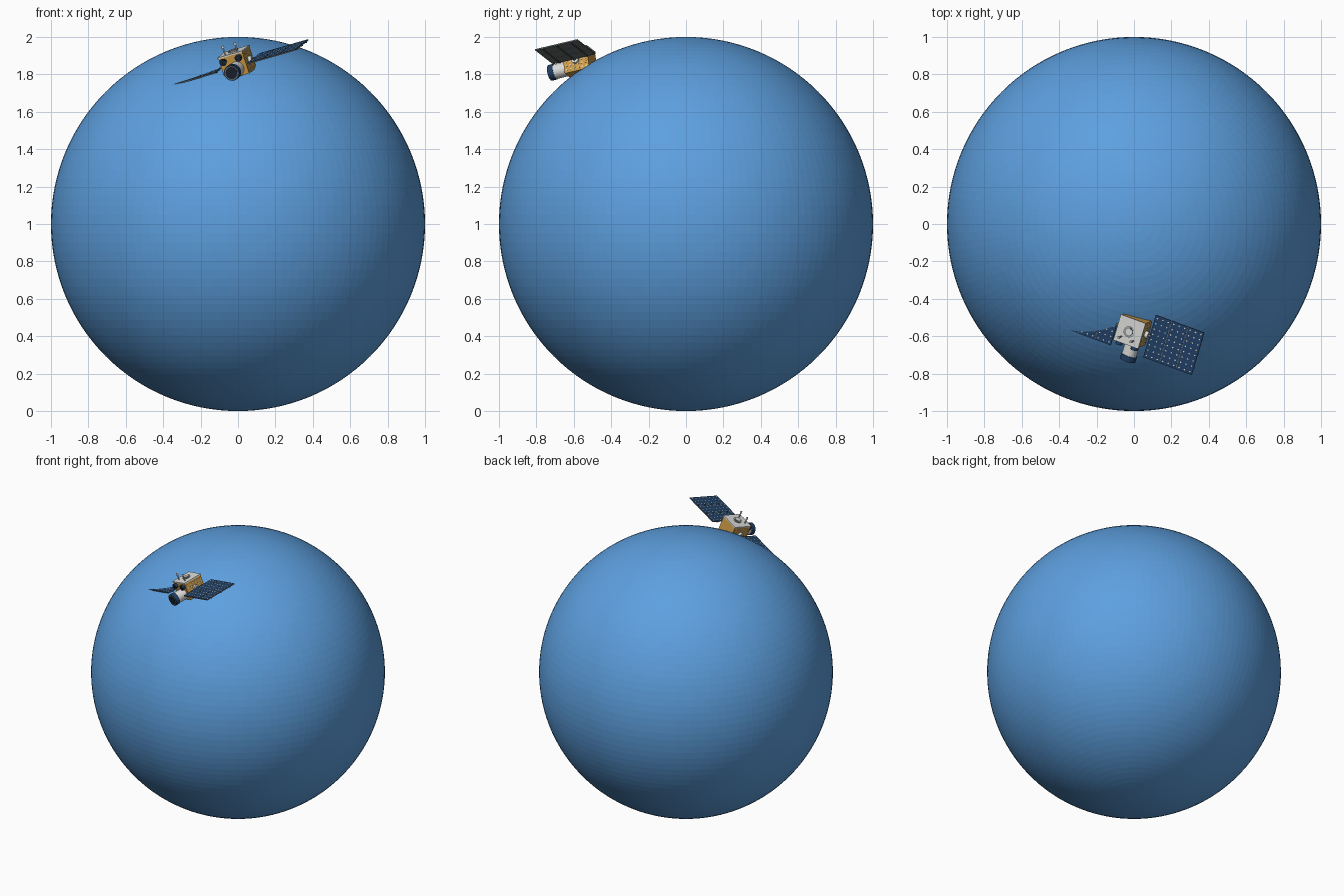
import bpy, bmesh, math
from mathutils import Matrix, Vector

cube = bpy.data.objects.get("Cube")
if cube:
    bpy.data.objects.remove(cube)


def material(name, rgb):
    m = bpy.data.materials.new(name)
    m.use_nodes = True
    m.diffuse_color = (*rgb, 1)
    m.node_tree.nodes["Principled BSDF"].inputs["Base Color"].default_value = (*rgb, 1)
    return m


BLUE = material("planet blue", (0.11, 0.35, 0.74))
GOLD = material("gold foil", (0.62, 0.33, 0.06))
WHITE = material("white shell", (0.72, 0.72, 0.70))
NAVY = material("solar navy", (0.015, 0.05, 0.13))
GREY = material("panel back grey", (0.13, 0.15, 0.15))
BLACK = material("lens black", (0.012, 0.016, 0.03))
CREAM = material("cell cream", (0.75, 0.70, 0.52))

# Satellite frame: local x along the wings, -y along the telescope, z up through the top deck
ax = Vector((0.906, -0.332, 0.26)).normalized()
az = Vector((-0.316, -0.127, 0.938))
az = (az - ax * az.dot(ax)).normalized()
ay = az.cross(ax)
FRAME = Matrix.Translation((-0.003, -0.567, 1.859)) @ Matrix((ax, ay, az)).transposed().to_4x4()


def finish(name, bm, mats, world=FRAME, smooth=False):
    mesh = bpy.data.meshes.new(name)
    bm.to_mesh(mesh)
    bm.free()
    ob = bpy.data.objects.new(name, mesh)
    bpy.context.collection.objects.link(ob)
    ob.matrix_world = world
    for m in mats:
        mesh.materials.append(m)
    if smooth:
        bpy.ops.object.select_all(action="DESELECT")
        ob.select_set(True)
        bpy.context.view_layer.objects.active = ob
        bpy.ops.object.shade_smooth_by_angle(angle=math.radians(40))
    return ob


def add_box(bm, centre, size):
    mat = Matrix.Translation(centre) @ Matrix.Diagonal((*size, 1))
    bmesh.ops.create_cube(bm, size=1, matrix=mat)


def box(name, centre, size, mat):
    bm = bmesh.new()
    add_box(bm, centre, size)
    return finish(name, bm, [mat])


def rod(name, start, end, r1, mat, r2=None, sides=24):
    a, b = Vector(start), Vector(end)
    turn = (b - a).to_track_quat("Z", "Y").to_matrix().to_4x4()
    bm = bmesh.new()
    bmesh.ops.create_cone(bm, cap_ends=True, segments=sides, radius1=r1,
                          radius2=r1 if r2 is None else r2, depth=(b - a).length,
                          matrix=Matrix.Translation((a + b) / 2) @ turn)
    return finish(name, bm, [mat], smooth=True)


# Planet
bm = bmesh.new()
bmesh.ops.create_uvsphere(bm, u_segments=128, v_segments=64, radius=1)
finish("planet", bm, [BLUE], Matrix.Translation((0, 0, 1)))

# Body with a white deck plate
W, D, H = 0.14, 0.14, 0.12
box("body", (0, 0, 0), (W, D, H), GOLD)
box("top_deck", (0, 0, H / 2 + 0.004), (W + 0.006, D + 0.006, 0.008), WHITE)

# Rivet plates on the two body sides
bm = bmesh.new()
for side in (-1, 1):
    for i in range(6):
        for j in range(5):
            add_box(bm, (side * W / 2, (i - 2.5) * 0.022, (j - 2) * 0.022), (0.004, 0.008, 0.008))
finish("side_rivets", bm, [CREAM])

# Telescope on the front face
TX, TZ = 0.012, -0.018
rod("telescope_barrel", (TX, -D / 2, TZ), (TX, -0.145, TZ), 0.04, WHITE, sides=32)
rod("telescope_hood", (TX, -0.14, TZ), (TX, -0.17, TZ), 0.043, NAVY, sides=32)
rod("telescope_rim", (TX, -0.168, TZ), (TX, -0.173, TZ), 0.038, GREY, sides=32)
rod("telescope_lens", (TX, -0.17, TZ), (TX, -0.175, TZ), 0.032, BLACK, sides=32)

# Pair of star trackers above the telescope
for side, label in ((-1, "right"), (1, "left")):
    x = side * 0.045
    rod(label + "_tracker", (x, -D / 2, 0.038), (x, -0.09, 0.038), 0.016, NAVY, 0.02)
    rod(label + "_tracker_lens", (x, -0.09, 0.038), (x, -0.093, 0.038), 0.016, BLACK)

# Deck fittings: round dish and antenna posts
rod("deck_dish", (0, 0, H / 2), (0, 0, 0.076), 0.022, WHITE, 0.03)
rod("dish_ring", (0, 0, 0.075), (0, 0, 0.078), 0.024, GREY)
rod("dish_centre", (0, 0, 0.076), (0, 0, 0.08), 0.019, WHITE)
for side, label in ((-1, "right"), (1, "left")):
    x = side * 0.036
    rod(label + "_antenna", (x, -0.04, H / 2), (x, -0.04, 0.112), 0.004, WHITE, sides=10)
    rod(label + "_antenna_tip", (x, -0.04, 0.105), (x, -0.04, 0.118), 0.008, WHITE, 0.006, 12)

# Solar wings: three hinged panels a side
INNER, OUTER, DEPTH, PANELS = 0.094, 0.383, 0.242, 3
STEP = (OUTER - INNER) / PANELS
for side, label in ((-1, "right"), (1, "left")):
    rod(label + "_wing_joint", (side * W / 2, 0, 0), (side * 0.088, 0, 0), 0.02, WHITE)
    rod(label + "_wing_arm", (side * 0.08, 0, 0), (side * (INNER + 0.01), 0, 0), 0.008, GREY, sides=12)

    bm = bmesh.new()
    cells = bmesh.new()
    for p in range(PANELS):
        mid = INNER + STEP * (p + 0.5)
        add_box(bm, (side * mid, 0, 0), (STEP - 0.004, DEPTH, 0.007))
        for i in range(3):
            for j in range(8):
                spot = (side * (mid + (i - 1) * STEP / 3), (j - 3.5) * DEPTH / 8, 0.0035)
                bmesh.ops.create_circle(cells, cap_ends=True, segments=4, radius=0.0048,
                                        matrix=Matrix.Translation(spot) @ Matrix.Translation((0, 0, 0.0008)))
    bm.normal_update()
    for f in bm.faces:
        f.material_index = 0 if f.normal.z > 0.5 else 1
    finish(label + "_wing_panels", bm, [NAVY, GREY])
    finish(label + "_wing_cells", cells, [CREAM])

    # Hinge bars between panels and stiffening ribs underneath
    bm = bmesh.new()
    for p in range(1, PANELS):
        add_box(bm, (side * (INNER + STEP * p), 0, 0), (0.005, DEPTH, 0.005))
    for y in (-0.08, 0, 0.08):
        add_box(bm, (side * (INNER + OUTER) / 2, y, -0.005), (OUTER - INNER, 0.006, 0.004))
    finish(label + "_wing_ribs", bm, [GREY])
